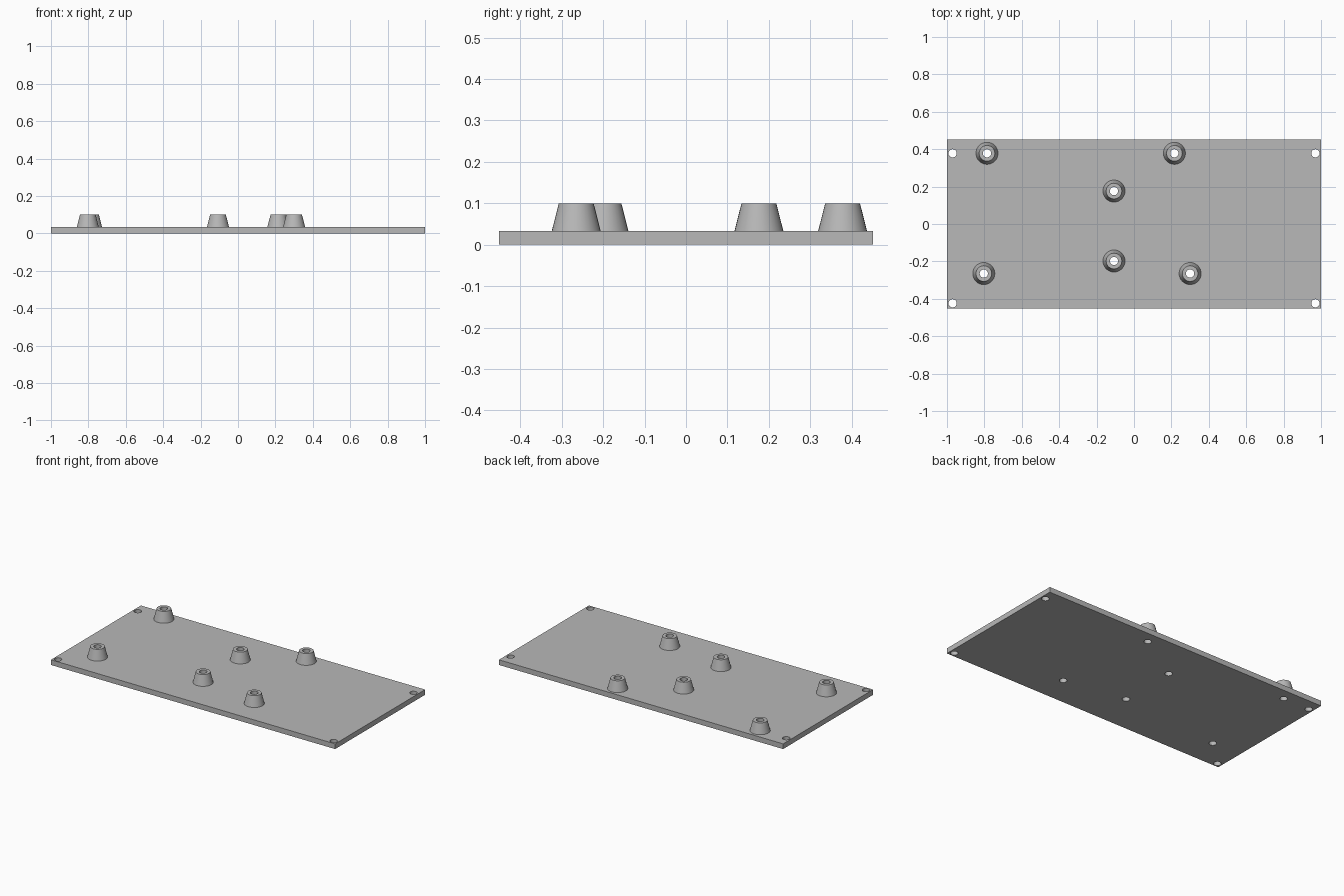
import bpy, bmesh, math
from mathutils import Matrix

if "Cube" in bpy.data.objects:
    bpy.data.objects.remove(bpy.data.objects["Cube"], do_unlink=True)

HALF_X, HALF_Y = 1.0, 0.452
PLATE_TOP, POST_TOP = 0.033, 0.1
BASE_R, TOP_R, HOLE_R = 0.059, 0.042, 0.022
SIDES = 32
POSTS = [(-0.786, 0.378), (0.216, 0.378), (-0.107, 0.176),
         (-0.107, -0.198), (-0.803, -0.265), (0.3, -0.265)]
CORNERS = [(sx * 0.97, y) for sx in (-1, 1) for y in (0.378, -0.424)]

grey = bpy.data.materials.new("plain grey")
grey.use_nodes = True
color = (0.48, 0.48, 0.48, 1)
grey.diffuse_color = color
grey.node_tree.nodes["Principled BSDF"].inputs["Base Color"].default_value = color


def add_object(name, bm):
    bmesh.ops.recalc_face_normals(bm, faces=bm.faces)
    mesh = bpy.data.meshes.new(name)
    bm.to_mesh(mesh)
    bm.free()
    mesh.materials.append(grey)
    obj = bpy.data.objects.new(name, mesh)
    bpy.context.collection.objects.link(obj)
    return obj


# Flat mounting plate
bm = bmesh.new()
bmesh.ops.create_cube(bm, size=1, matrix=Matrix.Translation((0, 0, PLATE_TOP / 2))
                      @ Matrix.Diagonal((2 * HALF_X, 2 * HALF_Y, PLATE_TOP, 1)))
plate = add_object("mounting_plate", bm)

# Drill the corner holes and the bores under the posts
bm = bmesh.new()
for x, y in POSTS + CORNERS:
    bmesh.ops.create_cone(bm, cap_ends=True, segments=SIDES, radius1=HOLE_R,
                          radius2=HOLE_R, depth=0.2, matrix=Matrix.Translation((x, y, 0)))
drill = add_object("hole_cutter", bm)
drill.hide_render = True
cut = plate.modifiers.new("holes", 'BOOLEAN')
cut.operation = 'DIFFERENCE'
cut.solver = 'EXACT'
cut.object = drill
bpy.context.view_layer.objects.active = plate
bpy.ops.object.modifier_apply(modifier=cut.name)
bpy.data.objects.remove(drill, do_unlink=True)


# Tapered hollow posts: a closed section turned around the bore
def add_post(name, x, y):
    section = [(HOLE_R, PLATE_TOP), (BASE_R, PLATE_TOP), (TOP_R, POST_TOP), (HOLE_R, POST_TOP)]
    bm = bmesh.new()
    rings = []
    for i in range(SIDES):
        a = math.tau * i / SIDES
        rings.append([bm.verts.new((x + r * math.cos(a), y + r * math.sin(a), z))
                      for r, z in section])
    for i, ring in enumerate(rings):
        after = rings[(i + 1) % SIDES]
        for j in range(len(section)):
            k = (j + 1) % len(section)
            bm.faces.new((ring[j], after[j], after[k], ring[k]))
    return add_object(name, bm)


posts = [add_post(f"standoff_post_{n}", x, y) for n, (x, y) in enumerate(POSTS, 1)]

# Smooth round walls, keep the rims sharp
bpy.ops.object.select_all(action='DESELECT')
for obj in posts + [plate]:
    obj.select_set(True)
bpy.ops.object.shade_smooth_by_angle(angle=math.radians(30))
